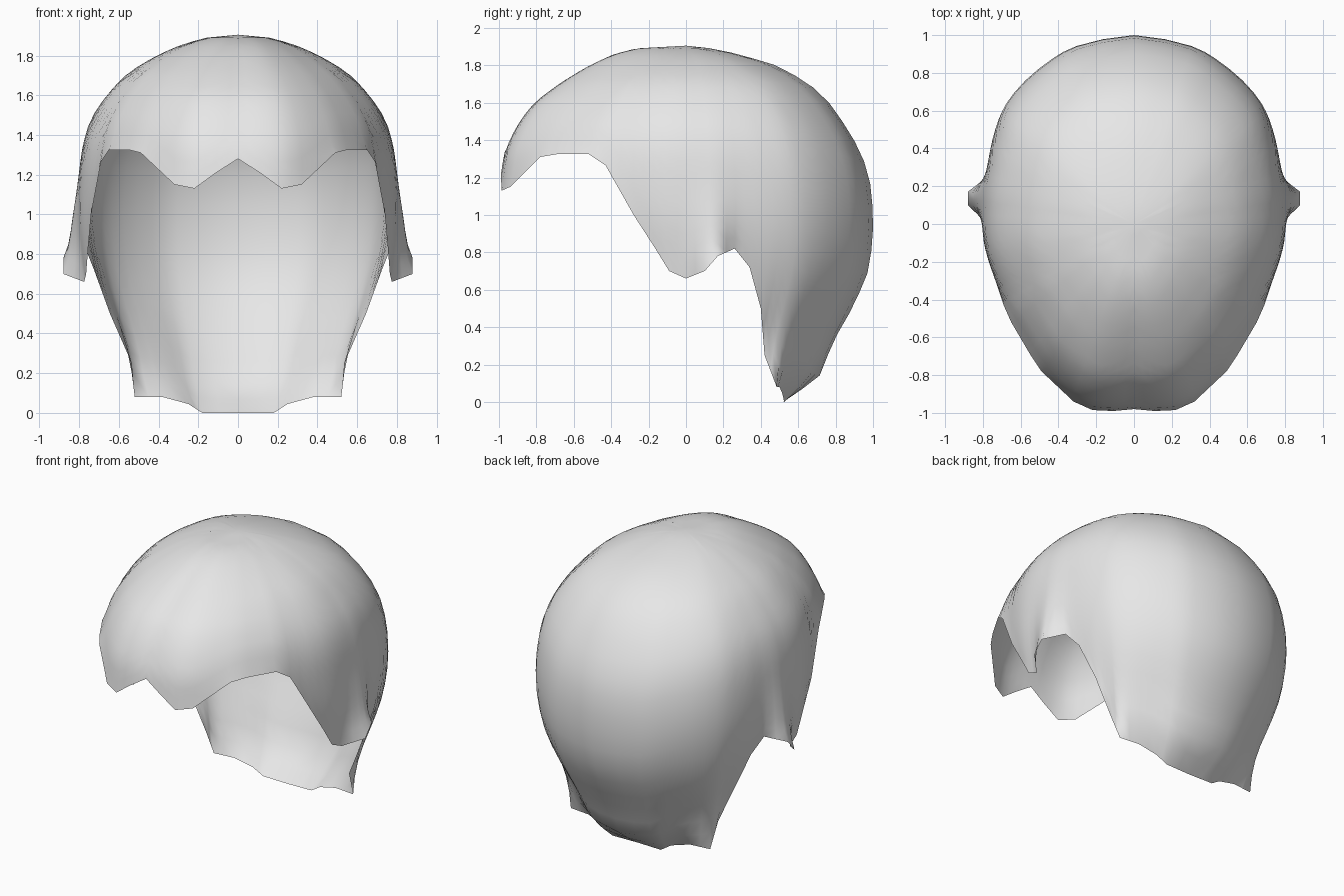
import bpy, bmesh, math

if "Cube" in bpy.data.objects:
    bpy.data.objects.remove(bpy.data.objects["Cube"])

# Lower edge of the hair, right half, from centre fringe to centre nape
HEM = [(0, -.98, 1.28), (.11, -.99, 1.21), (.22, -.985, 1.13), (.32, -.94, 1.15),
       (.49, -.78, 1.31), (.55, -.69, 1.325), (.65, -.52, 1.325), (.69, -.43, 1.265),
       (.74, -.28, 1.0), (.755, -.17, .83), (.765, -.09, .70), (.775, 0, .66),
       (.88, .10, .70), (.88, .17, .78), (.765, .26, .82), (.725, .34, .72),
       (.645, .40, .50), (.535, .42, .25), (.52, .485, .08), (.38, .50, .08),
       (.25, .515, .045), (.18, .525, 0), (0, .52, 0)]
# Widest outline seen from above
PLAN = [(0, -.985), (.11, -.995), (.22, -.98), (.33, -.93), (.48, -.78), (.60, -.60),
        (.66, -.50), (.72, -.35), (.76, -.23), (.79, -.08), (.79, .1), (.775, .3),
        (.75, .45), (.71, .58), (.62, .72), (.5, .83), (.33, .94), (.2, .98), (0, 1)]
# Shell profile: height, then relative radius at front, side and back
PROFILE = [(1.905, 0, 0, 0), (1.89, .27, .20, .14), (1.86, .39, .35, .28),
           (1.80, .52, .52, .48), (1.71, .67, .71, .65), (1.60, .82, .835, .765),
           (1.48, .91, .94, .85), (1.33, .98, .99, .94), (1.15, 1, 1, .99),
           (1.0, 1, 1, 1), (.87, 1, .975, 1), (.70, 1, .92, .975), (.52, .9, .83, .9),
           (.33, .8, .72, .79), (.13, .7, .66, .71), (0, .5, .64, .52)]
ROWS, SPLIT = 22, 2


def plan_radius(a):
    """Distance from the axis to the plan outline in direction a."""
    pts = [(math.atan2(y, x), math.hypot(x, y)) for x, y in PLAN]
    for (a0, r0), (a1, r1) in zip(pts, pts[1:]):
        if a <= a1 + 1e-6:
            return r0 + (r1 - r0) * (a - a0) / (a1 - a0)
    return pts[-1][1]


def strand(hem):
    """Points running from the crown down to one hem point."""
    hx, hy, hz = hem
    a = math.atan2(hy, hx)
    big, k = plan_radius(a), math.sin(a) ** 2
    path = []
    for z, f, s, b in PROFILE:
        p = (big * (s * (1 - k) + (f if a < 0 else b) * k), z)
        if z <= hz:
            (r0, z0) = path[-1]
            t = (z0 - hz) / (z0 - z)
            path.append((r0 + (p[0] - r0) * t, hz))
            break
        path.append(p)
    dist = [0]
    for p, q in zip(path, path[1:]):
        dist.append(dist[-1] + math.dist(p, q))
    shift = math.hypot(hx, hy) - path[-1][0]
    out, i = [], 0
    for j in range(ROWS + 1):
        t = j / ROWS
        d = t * dist[-1]
        while i < len(path) - 2 and d > dist[i + 1]:
            i += 1
        u = (d - dist[i]) / (dist[i + 1] - dist[i])
        r = path[i][0] + (path[i + 1][0] - path[i][0]) * u + shift * t ** 7
        z = path[i][1] + (path[i + 1][1] - path[i][1]) * u
        out.append((r * math.cos(a), r * math.sin(a), z))
    return out


# Hem points, subdivided
hems = []
for p, q in zip(HEM, HEM[1:]):
    for s in range(SPLIT):
        hems.append(tuple(c + (d - c) * s / SPLIT for c, d in zip(p, q)))
hems.append(HEM[-1])

# Right half of the open hair shell
bm = bmesh.new()
grid = [[bm.verts.new(p) for p in strand(h)] for h in hems]
for c0, c1 in zip(grid, grid[1:]):
    for j in range(ROWS):
        bm.faces.new((c0[j], c1[j], c1[j + 1], c0[j + 1]))
bmesh.ops.remove_doubles(bm, verts=bm.verts, dist=1e-5)

# Soften the shell, keeping the hem and centre line in place
inner = [v for v in bm.verts if not v.is_boundary and v.co.z < 1.89]
for _ in range(2):
    bmesh.ops.smooth_vert(bm, verts=inner, factor=.4, use_axis_x=True,
                          use_axis_y=True, use_axis_z=True)

# Left half by mirroring
half = bm.verts[:] + bm.edges[:] + bm.faces[:]
bmesh.ops.mirror(bm, geom=half, axis='X', merge_dist=1e-4)
bmesh.ops.recalc_face_normals(bm, faces=bm.faces)
top = max(bm.faces, key=lambda f: f.calc_center_median().z)
if top.normal.z < 0:
    bmesh.ops.reverse_faces(bm, faces=bm.faces)

mesh = bpy.data.meshes.new("hair_shell")
bm.to_mesh(mesh)
bm.free()
mesh.polygons.foreach_set("use_smooth", [True] * len(mesh.polygons))
hair = bpy.data.objects.new("hair_shell", mesh)
bpy.context.collection.objects.link(hair)

mat = bpy.data.materials.new("light_grey")
mat.diffuse_color = (.8, .8, .8, 1)
mat.use_nodes = True
mat.node_tree.nodes["Principled BSDF"].inputs["Base Color"].default_value = mat.diffuse_color
mesh.materials.append(mat)
